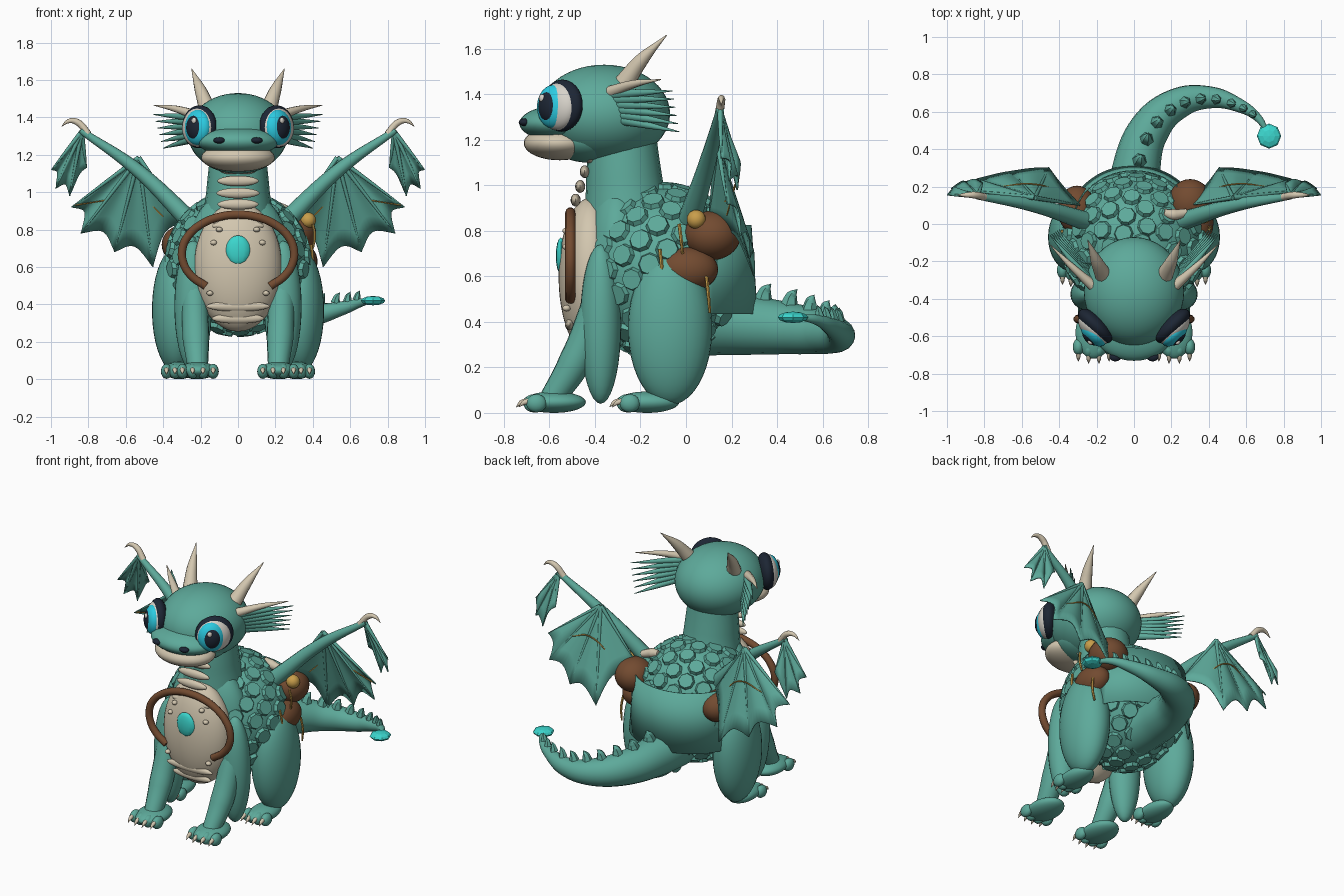
import bpy, bmesh, math
from mathutils import Vector, Matrix, Quaternion

if "Cube" in bpy.data.objects:
    bpy.data.objects.remove(bpy.data.objects["Cube"], do_unlink=True)


def material(name, red, green, blue):
    mat = bpy.data.materials.new(name)
    mat.use_nodes = True
    mat.diffuse_color = (red, green, blue, 1)
    mat.node_tree.nodes["Principled BSDF"].inputs["Base Color"].default_value = (red, green, blue, 1)
    return mat


teal = material("teal_skin", .11, .4, .325)
cream = material("cream_horn", .65, .57, .43)
brown = material("brown_leather", .17, .07, .03)
gold = material("gold_trim", .58, .34, .07)
cyan = material("cyan_gem", .045, .68, .62)
iris_blue = material("iris_blue", .025, .6, .76)
navy = material("dark_navy", .012, .019, .034)
white = material("eye_white", .68, .65, .59)


def finish(obj, mat, smooth=True):
    """Assign a material and smooth the gentle edges."""
    obj.data.materials.clear()
    obj.data.materials.append(mat)
    bpy.ops.object.select_all(action="DESELECT")
    obj.select_set(True)
    bpy.context.view_layer.objects.active = obj
    if smooth:
        bpy.ops.object.shade_smooth_by_angle(angle=math.radians(50))
    return obj


def from_bmesh(name, bm, mat, smooth=True):
    mesh = bpy.data.meshes.new(name)
    bm.to_mesh(mesh)
    bm.free()
    obj = bpy.data.objects.new(name, mesh)
    bpy.context.collection.objects.link(obj)
    return finish(obj, mat, smooth)


def ball(name, mat, center, radii, turn=None, segments=28, smooth=True):
    """Ellipsoid, optionally rotated by a quaternion."""
    bm = bmesh.new()
    matrix = Matrix.LocRotScale(Vector(center), turn or Quaternion(), Vector(radii))
    bmesh.ops.create_uvsphere(bm, u_segments=segments, v_segments=max(6, segments * 2 // 3),
                              radius=1, matrix=matrix)
    return from_bmesh(name, bm, mat, smooth)


def tube(name, mat, points, radii, detail=3):
    """Round tapered tube through the points."""
    curve = bpy.data.curves.new(name, "CURVE")
    curve.dimensions = "3D"
    curve.bevel_depth = 1
    curve.bevel_resolution = detail
    curve.resolution_u = 8
    curve.use_fill_caps = True
    spline = curve.splines.new("BEZIER")
    spline.bezier_points.add(len(points) - 1)
    for knot, point, radius in zip(spline.bezier_points, points, radii):
        knot.co = point
        knot.radius = radius
        knot.handle_left_type = knot.handle_right_type = "AUTO"
    obj = bpy.data.objects.new(name, curve)
    bpy.context.collection.objects.link(obj)
    bpy.ops.object.select_all(action="DESELECT")
    obj.select_set(True)
    bpy.context.view_layer.objects.active = obj
    bpy.ops.object.convert(target="MESH")
    return finish(bpy.context.view_layer.objects.active, mat)


def solidify(obj, thickness):
    mod = obj.modifiers.new("thickness", "SOLIDIFY")
    mod.thickness = thickness
    mod.offset = 0


def fan(name, apex, tips):
    """Wing membrane with scalloped edge between finger bones."""
    apex, tips = Vector(apex), [Vector(t) for t in tips]
    steps, rows = 8, 5
    bm = bmesh.new()
    for start, end in zip(tips, tips[1:]):
        grid = []
        for i in range(steps + 1):
            u = i / steps
            sag = math.sin(math.pi * u)
            edge = start.lerp(end, u).lerp(apex, .13 * sag)
            grid.append([bm.verts.new(apex.lerp(edge, j / rows) + Vector((0, .025 * sag * j / rows, 0)))
                         for j in range(rows + 1)])
        for left, right in zip(grid, grid[1:]):
            for j in range(rows):
                bm.faces.new((left[j], right[j], right[j + 1], left[j + 1]))
    bmesh.ops.remove_doubles(bm, verts=bm.verts, dist=.0005)
    solidify(from_bmesh(name, bm, teal), .008)
    for tip in tips:
        tube(name + "_finger", teal, [apex, apex.lerp(tip, .5), tip], [.013, .009, .003], 2)


def paw(name, x, y, width):
    """Foot with four toes and claws."""
    ball(name, teal, (x, y, .047), (width, .14, .047))
    for k in range(4):
        toe_x = x + (k - 1.5) * width * .56
        toe_y = y - .095 + .012 * abs(k - 1.5)
        ball(name + "_toe", teal, (toe_x, toe_y, .042), (.03, .045, .04), segments=16)
        tube(name + "_claw", cream, [(toe_x, toe_y - .03, .052), (toe_x, toe_y - .055, .045),
                                     (toe_x, toe_y - .078, .025)], [.014, .011, .001], 2)


# Torso with rows of scale plates
body_center, body_radii = Vector((0, -.1, .62)), Vector((.375, .36, .375))
ball("body", teal, body_center, body_radii, segments=40)
bm = bmesh.new()
count = 150
for i in range(count):
    height = 1 - 2 * (i + .5) / count
    around = i * math.pi * (3 - math.sqrt(5))
    ring = math.sqrt(1 - height * height)
    unit = Vector((ring * math.cos(around), ring * math.sin(around), height))
    if unit.y < -.78:
        continue
    spot = body_center + unit * body_radii
    normal = Vector([a / b for a, b in zip(unit, body_radii)]).normalized()
    bmesh.ops.create_cone(bm, cap_ends=True, segments=8, radius1=.057, radius2=.045, depth=.034,
                          matrix=Matrix.LocRotScale(spot, normal.to_track_quat("Z", "Y"), None))
from_bmesh("body_scales", bm, teal, False)

# Flared band behind the hips
bm = bmesh.new()
bmesh.ops.create_cone(bm, cap_ends=False, segments=64, radius1=.312, radius2=.285, depth=.39,
                      matrix=Matrix.LocRotScale(Vector((0, 0, .63)), None, Vector((1.14, 1, 1))))
front = [face for face in bm.faces if face.calc_center_median().y < .09]
bmesh.ops.delete(bm, geom=front, context="FACES")
solidify(from_bmesh("hip_band", bm, teal), .006)

# Chest, belly and plates
ball("chest", teal, (0, -.3, .68), (.27, .15, .34))
ball("belly", cream, (0, -.42, .6), (.235, .14, .345), segments=36)
for z, y, half in ((1.12, -.42, .1), (1.06, -.445, .11), (.995, -.465, .115), (.935, -.485, .11),
                   (.82, -.495, .14), (.73, -.515, .15), (.39, -.51, .17), (.325, -.485, .14)):
    ball("belly_plate", cream, (0, y, z), (half, .022, .028), segments=20)
for side in (1, -1):
    for x, z in ((.13, .73), (.1, .8), (.15, .46)):
        ball("belly_bump", cream, (side * x, -.525, z), (.018, .018, .014), segments=12)
ball("chest_gem", cyan, (0, -.55, .69), (.065, .022, .08), segments=12)

# Leather strap arching over the chest
angles = [math.radians(-55 + 290 * k / 14) for k in range(15)]
tube("chest_strap", brown, [(.3 * math.cos(a), -.508, .67 + .21 * math.sin(a)) for a in angles],
     [.023] * len(angles))

# Neck and head
tube("neck", teal, [(0, -.25, .8), (0, -.27, 1.0), (0, -.28, 1.25)], [.2, .17, .145], 8)
ball("head", teal, (0, -.36, 1.315), (.268, .29, .215), segments=40)
ball("jaw_back", teal, (0, -.43, 1.205), (.2, .17, .105), segments=32)
ball("snout", teal, (0, -.56, 1.272), (.222, .172, .078), segments=32)
ball("lower_jaw", cream, (0, -.555, 1.185), (.197, .158, .075), segments=32)

# Face, horns and ear fins
for side in (1, -1):
    ball("nostril", navy, (side * .1, -.71, 1.277), (.032, .025, .017), segments=16)
    facing = Vector((side * .7, -.71, .04)).normalized()
    inward = Vector((-side * .71, -.7, 0))
    turn = facing.to_track_quat("Z", "Y")
    eye = Vector((side * .207, -.545, 1.345))
    for name, mat, out, shift, lift, radii in (
            ("eye_rim", navy, 0, 0, .005, (.118, .115, .055)),
            ("eye_white", white, .018, .006, 0, (.104, .104, .056)),
            ("iris", iris_blue, .035, .022, 0, (.085, .095, .05)),
            ("pupil", navy, .05, .024, 0, (.06, .073, .043)),
            ("eye_glint", white, .083, .042, .035, (.015, .017, .01))):
        ball(name, mat, eye + facing * out + inward * shift + Vector((0, 0, lift)), radii, turn)
    tube("horn", cream, [(side * .165, -.27, 1.45), (side * .2, -.2, 1.545), (side * .248, -.085, 1.66)],
         [.045, .032, .002], 4)
    tube("cheek_horn", cream, [(side * .22, -.33, 1.41), (side * .33, -.23, 1.445), (side * .45, -.11, 1.465)],
         [.028, .018, .002])
    for k in range(6):
        drop = k / 5
        root = Vector((side * .225, -.32 + .03 * drop, 1.4 - .11 * drop))
        tip = Vector((side * (.45 - .05 * drop), -.06 + .03 * drop, 1.415 - .18 * drop))
        tube("ear_fin", teal, [root, root.lerp(tip, .5), tip], [.025, .015, .002])

# Legs and paws
for side in (1, -1):
    ball("front_upper_leg", teal, (side * .24, -.375, .39), (.1, .09, .35))
    tube("front_lower_leg", teal, [(side * .235, -.38, .5), (side * .225, -.49, .22), (side * .215, -.59, .06)],
         [.07, .072, .055], 6)
    paw("front_paw", side * .215, -.58, .098)
    ball("thigh", teal, (side * .33, -.07, .37), (.13, .185, .335), segments=32)
    paw("rear_paw", side * .315, -.17, .08)

# Tail with ridge spikes and a gem tip
path = [(0, 0, .4), (.01, .28, .385), (.085, .51, .365), (.23, .642, .345), (.4, .677, .345),
        (.56, .635, .38), (.66, .57, .41), (.71, .5, .42)]
girth = [.15, .13, .108, .085, .06, .037, .022, .012]
tube("tail", teal, path, girth, 6)
for k in range(1, 6):
    for blend in (.25, .75):
        base = Vector(path[k]).lerp(Vector(path[k + 1]), blend)
        ahead = Vector(path[k + 1]) - Vector(path[k])
        thick = girth[k] + (girth[k + 1] - girth[k]) * blend
        base.z += thick * .88
        size = .03 + thick * .35
        tube("tail_spike", teal, [base, base + Vector((0, 0, size * .7)) + ahead * .06,
                                  base + Vector((0, 0, size * 1.1)) + ahead * .16],
             [size * .58, size * .36, .001], 1)
ball("tail_gem", cyan, (.722, .47, .42), (.065, .067, .025), segments=8, smooth=False)

# Wings
for side in (1, -1):
    def at(x, y, z):
        return (side * x, y, z)
    tube("wing_arm", teal, [at(.24, .01, .83), at(.54, .1, 1.12), at(.84, .15, 1.33)], [.052, .036, .018], 5)
    tube("wing_claw", cream, [at(.8, .145, 1.31), at(.86, .155, 1.375), at(.905, .155, 1.38),
                              at(.945, .155, 1.35)], [.02, .018, .012, .001])
    fan("inner_membrane", at(.53, .14, 1.185), [at(.89, .18, .92), at(.84, .24, .78), at(.66, .28, .68),
                                               at(.455, .3, .6), at(.29, .1, .84)])
    fan("outer_membrane", at(.835, .15, 1.325), [at(.997, .155, 1.12), at(.975, .19, 1.02),
                                                at(.9, .225, .98), at(.81, .22, 1.13)])
    tube("wing_vein", gold, [at(.87, .172, .93), at(.7, .2, .96), at(.56, .215, 1.0), at(.4, .18, .87)],
         [.004] * 4, 1)

# Saddlebags and trinkets
ball("upper_bag", brown, (.3, .115, .78), (.118, .125, .108))
ball("lower_bag", brown, (.335, .008, .63), (.09, .133, .097))
ball("right_bag", brown, (-.305, .075, .72), (.103, .13, .1))
ball("gold_bauble", gold, (.375, .045, .85), (.042, .042, .042), segments=20)
tube("bone_scroll", cream, [(.16, .06, .93), (.21, .05, .92), (.28, .06, .9)], [.02, .03, .022])
for x, y, top, bottom in ((.39, -.115, .72, .57), (.4, .09, .6, .44), (.4, -.03, .83, .7), (-.385, -.04, .68, .55)):
    tube("gold_cord", gold, [(x, y, top), (x + .01, y + .008, (top + bottom) / 2), (x, y + .015, bottom)],
         [.008, .008, .006], 1)
